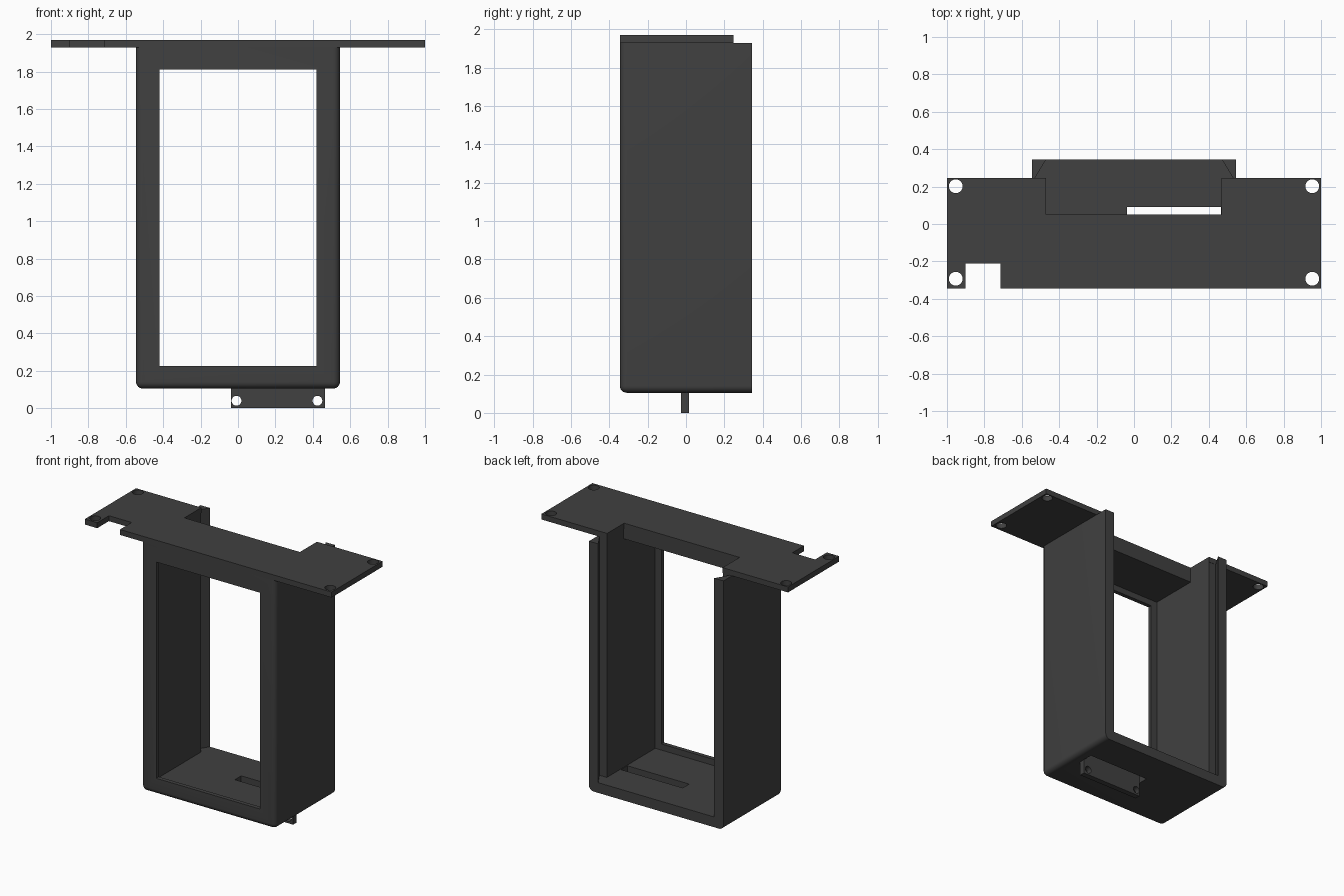
import bpy, bmesh, math
from mathutils import Vector

if "Cube" in bpy.data.objects:
    bpy.data.objects.remove(bpy.data.objects["Cube"])

mat = bpy.data.materials.new("dark grey plastic")
mat.diffuse_color = (0.052, 0.052, 0.052, 1)
mat.use_nodes = True
mat.node_tree.nodes["Principled BSDF"].inputs["Base Color"].default_value = mat.diffuse_color


def finish(name, bm):
    bmesh.ops.recalc_face_normals(bm, faces=bm.faces)
    me = bpy.data.meshes.new(name)
    bm.to_mesh(me)
    bm.free()
    me.materials.append(mat)
    ob = bpy.data.objects.new(name, me)
    bpy.context.collection.objects.link(ob)
    return ob


def prism(name, outline, z0, z1):
    """Extrude an x-y outline from z0 up to z1."""
    bm = bmesh.new()
    face = bm.faces.new([bm.verts.new((x, y, z0)) for x, y in outline])
    ext = bmesh.ops.extrude_face_region(bm, geom=[face])
    verts = [v for v in ext["geom"] if isinstance(v, bmesh.types.BMVert)]
    bmesh.ops.translate(bm, verts=verts, vec=(0, 0, z1 - z0))
    return finish(name, bm)


def box(name, x0, x1, y0, y1, z0, z1):
    return prism(name, [(x0, y0), (x1, y0), (x1, y1), (x0, y1)], z0, z1)


def cylinder(name, loc, radius, depth, axis):
    bm = bmesh.new()
    bmesh.ops.create_cone(bm, cap_ends=True, segments=32, radius1=radius,
                          radius2=radius, depth=depth)
    rot = Vector((0, 0, 1)).rotation_difference(Vector(axis)).to_matrix()
    bmesh.ops.rotate(bm, verts=bm.verts, matrix=rot)
    bmesh.ops.translate(bm, verts=bm.verts, vec=loc)
    return finish(name, bm)


def cut(ob, cutters):
    for c in cutters:
        m = ob.modifiers.new("cut", "BOOLEAN")
        m.operation = "DIFFERENCE"
        m.solver = "EXACT"
        m.object = c
        c.hide_render = True
        c.hide_viewport = False
        c.display_type = "WIRE"
    # bake the cuts and remove the helpers
    deps = bpy.context.evaluated_depsgraph_get()
    deps.update()
    me = bpy.data.meshes.new_from_object(ob.evaluated_get(deps))
    ob.modifiers.clear()
    ob.data = me
    for c in cutters:
        bpy.data.objects.remove(c)


def smooth(ob):
    bpy.ops.object.select_all(action="DESELECT")
    ob.select_set(True)
    bpy.context.view_layer.objects.active = ob
    bpy.ops.object.shade_smooth_by_angle(angle=math.radians(30))


# Housing: block with rounded front and bottom edges
W, D, Z0, Z1 = 0.545, 0.345, 0.105, 1.93
housing = box("housing", -W, W, -D, D, Z0, Z1)
bm = bmesh.new()
bm.from_mesh(housing.data)


def rounded(e):
    a, b = e.verts[0].co, e.verts[1].co
    on_front = a.y < 0 and b.y < 0
    on_bottom = a.z < 1 and b.z < 1
    vertical = abs(a.z - b.z) > 1
    at_back = a.y > 0 and b.y > 0
    return (vertical and on_front) or (on_bottom and not at_back)


bmesh.ops.bevel(bm, geom=[e for e in bm.edges if rounded(e)], offset=0.036,
                segments=6, profile=0.5, affect="EDGES")
bm.to_mesh(housing.data)
bm.free()

# Cavity with dovetail groove at the back, front window and floor slot
half = [(0.47, -0.315), (0.47, 0.245), (0.53, 0.245), (0.47, D), (0.47, 0.5)]
cavity = prism("cavity_cutter", half + [(-x, y) for x, y in reversed(half)],
               0.18, 2.2)
window = box("window_cutter", -0.42, 0.42, -0.5, 0.0, 0.225, 1.81)
slot = box("slot_cutter", -0.037, 0.465, 0.016, 0.09, 0.0, 0.3)
cut(housing, [cavity, window, slot])
smooth(housing)

# Solid block under the top plate
box("top_block", -0.47, 0.47, -0.315, 0.05, 1.855, Z1)

# Mounting plate with rear recess, front notch and screw holes
plate = prism("mounting_plate", [
    (-1, -D), (-0.9, -D), (-0.9, -0.21), (-0.715, -0.21), (-0.715, -D),
    (1, -D), (1, 0.247), (0.467, 0.247), (0.467, 0.05),
    (-0.47, 0.05), (-0.47, 0.247), (-1, 0.247)], Z1, 1.97)
cut(plate, [cylinder("hole_cutter", (x, y, 1.95), 0.037, 0.2, (0, 0, 1))
            for x in (-0.953, 0.953) for y in (-0.293, 0.202)])
smooth(plate)

# Lower tab with two screw holes
tab = box("lower_tab", -0.037, 0.465, -0.025, 0.016, 0.0, Z0)
cut(tab, [cylinder("hole_cutter", (x, 0, 0.04), 0.026, 0.3, (0, 1, 0))
          for x in (-0.008, 0.425)])
smooth(tab)
